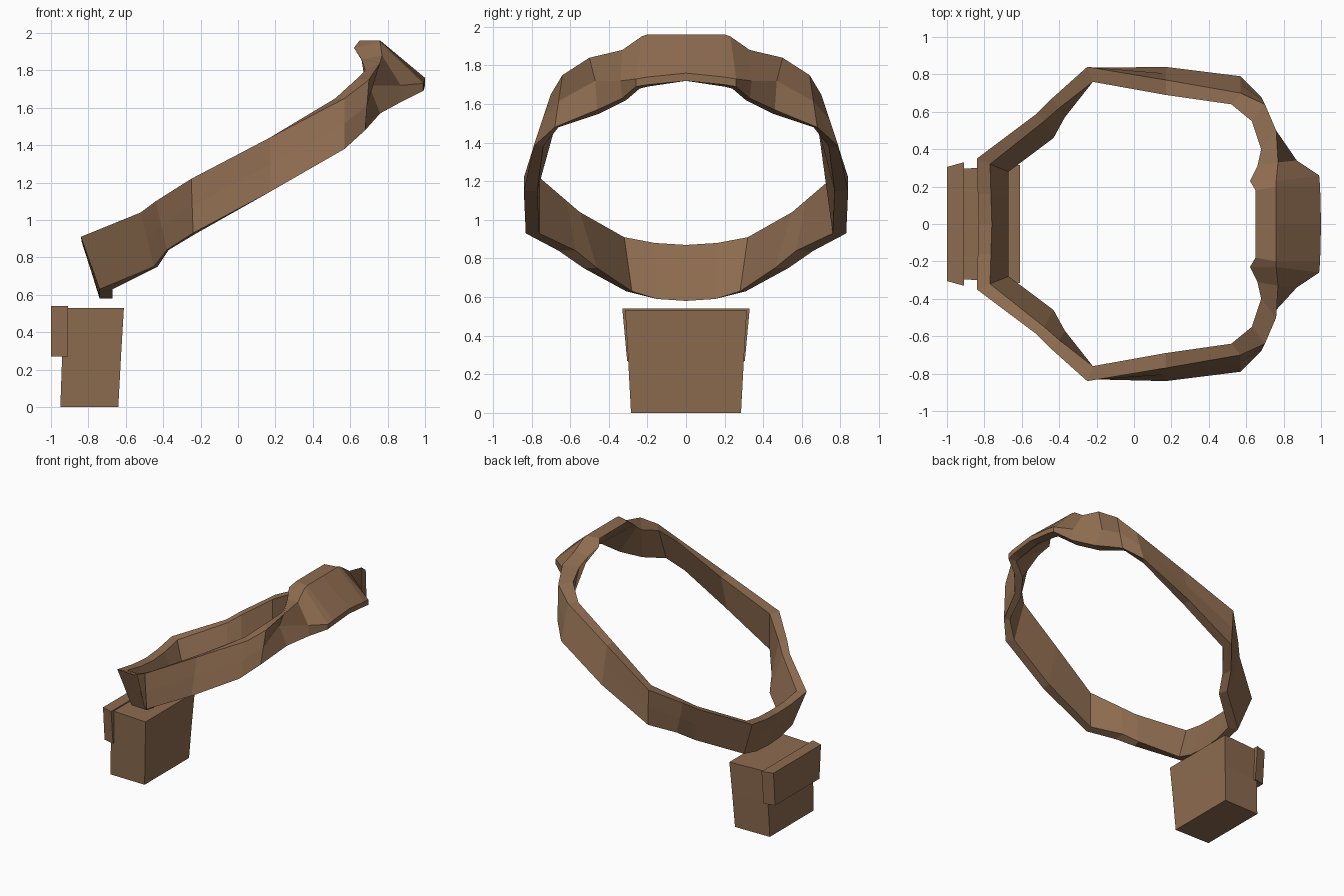
import bpy, bmesh
from mathutils import Vector

if "Cube" in bpy.data.objects:
    bpy.data.objects.remove(bpy.data.objects["Cube"])

leather = bpy.data.materials.new("brown_leather")
leather.diffuse_color = (0.27, 0.15, 0.08, 1)
leather.use_nodes = True
leather.node_tree.nodes["Principled BSDF"].inputs["Base Color"].default_value = leather.diffuse_color


def make(name, rings, closed):
    """Loft a row of cross-sections; cap the ends unless the row is a loop."""
    bm = bmesh.new()
    vs = [[bm.verts.new(p) for p in r] for r in rings]
    n = len(vs[0])
    for i in range(len(vs) if closed else len(vs) - 1):
        a, b = vs[i], vs[(i + 1) % len(vs)]
        for j in range(n):
            k = (j + 1) % n
            bm.faces.new((a[j], a[k], b[k], b[j]))
    if not closed:
        bm.faces.new(vs[0])
        bm.faces.new(vs[-1])
    bmesh.ops.recalc_face_normals(bm, faces=bm.faces)
    me = bpy.data.meshes.new(name)
    bm.to_mesh(me)
    bm.free()
    me.materials.append(leather)
    ob = bpy.data.objects.new(name, me)
    bpy.context.collection.objects.link(ob)
    return ob


# Belt band, back to front: outer top, outer bottom, inset at top, inset at bottom
band = [
    ((-.83, 0, .87), (-.74, 0, .58), (.07, 0), (.07, 0)),
    ((-.835, .16, .88), (-.74, .15, .59), (.07, 0), (.07, 0)),
    ((-.84, .35, .91), (-.74, .31, .63), (.07, -.03), (.07, -.03)),
    ((-.52, .59, 1.04), (-.45, .53, .75), (.04, -.04), (.02, -.07)),
    ((-.44, .67, 1.10), (-.38, .66, .84), (.04, -.05), (.01, -.09)),
    ((-.25, .84, 1.22), (-.24, .83, .93), (.03, -.08), (.02, -.07)),
    ((.17, .77, 1.44), (.17, .84, 1.15), (0, -.08), (0, -.07)),
    ((.57, .70, 1.65), (.57, .79, 1.38), (-.05, -.06), (-.04, -.05)),
    ((.70, .64, 1.75), (.68, .68, 1.48), (-.07, -.09), (-.04, -.02)),
]
half = []
for top, bot, ti, bi in band:
    t, b = Vector(top), Vector(bot)
    half.append([t, (t + b) / 2, b, b + Vector((*bi, 0)), t + Vector((*ti, 0))])

# Raised front plate: outer top, outer ridge, outer bottom, inner bottom, inner top
half += [[Vector(p) for p in ring] for ring in (
    ((.76, .50, 1.84), (.70, .47, 1.72), (.76, .46, 1.57), (.71, .45, 1.55), (.68, .40, 1.80)),
    ((.77, .33, 1.88), (.87, .34, 1.72), (.87, .33, 1.63), (.81, .31, 1.62), (.66, .31, 1.86)),
    ((.76, .23, 1.95), (.99, .26, 1.73), (.99, .26, 1.69), (.93, .24, 1.68), (.62, .23, 1.92)),
    ((.76, .20, 1.96), (.995, .20, 1.74), (.995, .20, 1.70), (.93, .20, 1.69), (.65, .18, 1.96)),
    ((.76, 0, 1.96), (1, 0, 1.76), (1, 0, 1.72), (.93, 0, 1.72), (.65, 0, 1.96)),
)]
# Mirror the half loop across y = 0
mirrored = [[Vector((p.x, -p.y, p.z)) for p in r] for r in half[-2:0:-1]]
make("belt", half + mirrored, True)


def level(x0, x1, y0, y1, z):
    return [(x0, -y0, z), (x1, -y1, z), (x1, y1, z), (x0, y0, z)]


# Pouch body, tapering towards the bottom
make("pouch_body", [level(-.95, -.64, .28, .285, 0),
                    level(-.94, -.625, .29, .30, .28),
                    level(-.92, -.61, .295, .315, .53)], False)
# Pouch flap on the outer side
make("pouch_flap", [level(-1, -.91, .285, .305, .27),
                    level(-1, -.91, .305, .33, .54)], False)
